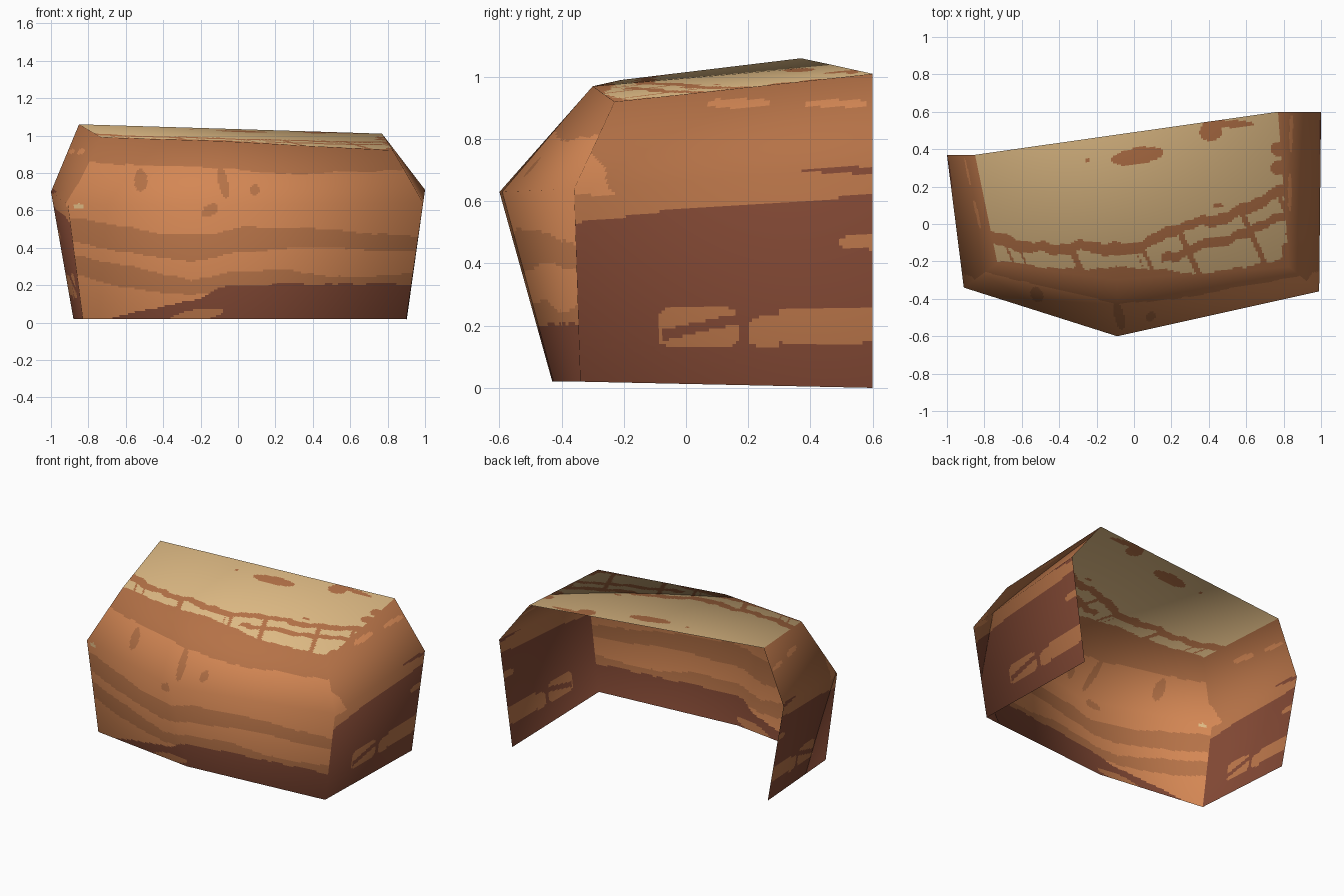
import bpy, bmesh, math
from mathutils import Vector

if "Cube" in bpy.data.objects:
    bpy.data.objects.remove(bpy.data.objects["Cube"])

STEP = 0.011


def material(name, rgb):
    lin = [((c / 255 + 0.055) / 1.055) ** 2.4 for c in rgb]
    m = bpy.data.materials.new(name)
    m.diffuse_color = (*lin, 1)
    m.use_nodes = True
    m.node_tree.nodes["Principled BSDF"].inputs["Base Color"].default_value = m.diffuse_color
    return m


TAN, ORANGE, BROWN, DARK = range(4)
MATS = [material("sand_tan", (222, 186, 132)), material("rock_orange", (212, 135, 84)),
        material("rock_brown", (181, 114, 71)), material("rock_dark_red", (128, 71, 51))]

# Corner points of the open rock shell: left back, left front, middle, right front, right back
bottom = [(-.88, .37, .02), (-.83, -.33, .02), (-.09, -.43, .02), (.90, -.34, .02), (.90, .60, 0)]
waist = [(-1, .37, .70), (-.91, -.34, .63), (-.09, -.60, .63), (.99, -.36, .64), (1, .60, .71)]
crown = [(-.85, .37, 1.06), (-.73, -.21, .99), (-.09, -.30, .97), (.83, -.23, .92), (.77, .60, 1.01)]
back = (-.09, .478, 1.037)
points = [Vector(p) for p in bottom + waist + crown + [back]]

# Panels as corner indices, counter-clockwise seen from outside
PANELS = {
    "left_wall": [(0, 1, 6, 5), (5, 6, 11, 10)],
    "front_wall": [(1, 2, 7, 6), (2, 3, 8, 7), (6, 7, 12, 11), (7, 8, 13, 12)],
    "right_wall": [(3, 4, 9, 8), (8, 9, 14, 13)],
    "top_ledge": [(11, 12, 15, 10), (12, 13, 14, 15)],
}


def smooth_normals():
    bm = bmesh.new()
    vs = [bm.verts.new(p) for p in points]
    for quads in PANELS.values():
        for q in quads:
            bm.faces.new([vs[i] for i in q])
    bm.normal_update()
    out = [v.normal.copy() for v in vs]
    bm.free()
    return out


# Helpers for the painted strata
def wob(t, s=0.0):
    return (math.sin(t * 9 + s) + .6 * math.sin(t * 23 + 2 * s) + .4 * math.sin(t * 51 + s * 3)) / 2


def line(t, *pts):
    for (a, p), (b, q) in zip(pts, pts[1:]):
        if t <= b:
            return p + (q - p) * max(0, (t - a) / (b - a))
    return pts[-1][1]


def spot(x, y, cx, cy, rx, ry, power=2):
    return abs((x - cx) / rx) ** power + abs((y - cy) / ry) ** power < 1


def front_rule(p):
    x, z = p.x, p.z
    # dark foot with a brown lens
    dark = line(x, (-.9, 0), (-.68, .02), (-.4, .09), (-.2, .13), (-.1, .19), (.3, .21), (1, .2))
    if z < dark + .008 * wob(x, 1):
        return BROWN if spot(x, z - .15 * (x + .22), -.22, .04, .14, .03) else DARK
    # drips and spots
    if (spot(x, z, -.08 + .2 * (.75 - z), .75, .025, .09) or spot(x, z, .09, .71, .025, .03)
            or spot(x, z, -.15 + .5 * (z - .6), .60, .04, .035) or spot(x, z, -.52, .76, .035, .06)):
        return BROWN
    if spot(x, z, -.85, .62, .03, .015):
        return TAN
    # strata bands
    w = .008 * wob(x, 4)
    if z > line(x, (-.9, .87), (-.5, .84), (0, .82), (.3, .79), (.9, .82)) + w:
        return BROWN
    hi = line(x, (-.9, .56), (-.6, .52), (-.4, .47), (-.15, .47), (.05, .52), (.4, .5), (1, .46))
    lo = line(x, (-.9, .43), (-.6, .38), (-.25, .32), (0, .38), (.4, .4), (1, .38))
    if lo + w < z < hi + w:
        return BROWN
    hi = line(x, (-.9, .36), (-.6, .31), (-.25, .22), (-.05, .27), (.2, .29), (.5, .24), (1, .27))
    lo = line(x, (-.9, .26), (-.6, .19), (-.25, .14), (0, .2), (1, .19))
    return BROWN if lo + w < z < hi + w else ORANGE


def side_rule(p):
    z = p.z
    # the same strata on both walls, stretched to the wall's depth
    y = p.y if p.x > 0 else -.35 + (p.y + .34) * .95 / .71
    if z < line(y, (-.36, .53), (0, .575), (.4, .6), (.6, .625)) + .003 * wob(y, 2):
        streak = abs(z - .195 - .22 * (y - .04)) < .017 and y > -.08
        if spot(y, z, .04, .195, .13, .065, 5) and not streak:
            return BROWN
        if spot(y, z, .45, .20 - .02 * (y < .3), .25, .055, 5) or spot(y, z, .59, .468, .1, .022, 3):
            return BROWN
        return DARK
    if spot(y, z, .6, .70, .25, .008 + .02 * max(0, y - .4)):
        return DARK
    if spot(y, z, .17, .915, .1, .015, 3) or spot(y, z, .48, .915, .1, .012, 3):
        return ORANGE
    if y < -.27 + .06 * wob(z, 3) and z > .62:
        return ORANGE
    return BROWN


def top_rule(p):
    x, y = p.x, p.y
    w = .022 * wob(x * 1.3, 5)
    # worn islands in the sand
    if (spot(x, y - .15 * x, .02, .36, .14, .045) or spot(x, y, .41, .49, .06, .045)
            or spot(x, y, -.25, .34, .015, .012) or spot(x, y, .45, .10, .025, .015)
            or spot(x, y, .5, .535, .14, .02)):
        return BROWN
    # ragged right border
    if x > .80 + .02 * wob(y, 1):
        return TAN if x < .84 and wob(y * 2, 3) > .55 else BROWN
    if spot(x, y, .78, .3 + .1 * (y > .36), .05, .04):
        return BROWN
    # streak running along the front edge, broken sand below it
    mid = line(x, (-.8, -.07), (-.4, -.14), (0, -.12), (.2, -.05), (.5, .05), (.8, .17)) + w
    if y > mid + .03:
        return TAN
    if y > mid - .03 - .012 * wob(x, 2):
        return BROWN
    if x > .15 and abs(y - mid + .13 + .02 * wob(x, 7)) < .025:
        return BROWN
    low = line(x, (-.8, -.2), (-.4, -.23), (0, -.24), (.4, -.26), (.8, -.2)) + .015 * wob(x, 8)
    return TAN if y > low and wob(x * 2.2 + y, 6) > -.55 else BROWN


RULES = {"left_wall": side_rule, "right_wall": side_rule,
         "front_wall": front_rule, "top_ledge": top_rule}


def build(name, quads, normals):
    verts, norms, faces, mats = [], [], [], []
    for q in quads:
        a, b, c, d = (points[i] for i in q)
        na, nb, nc, nd = (normals[i] for i in q)
        nu = math.ceil(max((b - a).length, (c - d).length) / STEP)
        nv = math.ceil(max((d - a).length, (c - b).length) / STEP)
        base = len(verts)
        for j in range(nv + 1):
            for i in range(nu + 1):
                u, v = i / nu, j / nv
                verts.append(a.lerp(b, u).lerp(d.lerp(c, u), v))
                norms.append(na.lerp(nb, u).lerp(nd.lerp(nc, u), v).normalized())
        for j in range(nv):
            for i in range(nu):
                k = base + j * (nu + 1) + i
                faces.append((k, k + 1, k + nu + 2, k + nu + 1))
                mats.append(RULES[name]((verts[k] + verts[k + nu + 2]) / 2))
    me = bpy.data.meshes.new(name)
    me.from_pydata(verts, [], faces)
    for m in MATS:
        me.materials.append(m)
    me.polygons.foreach_set("material_index", mats)
    me.polygons.foreach_set("use_smooth", [True] * len(faces))
    me.normals_split_custom_set_from_vertices(norms)
    me.update()
    bpy.context.collection.objects.link(bpy.data.objects.new(name, me))


normals = smooth_normals()
for part, quads in PANELS.items():
    build(part, quads, normals)
